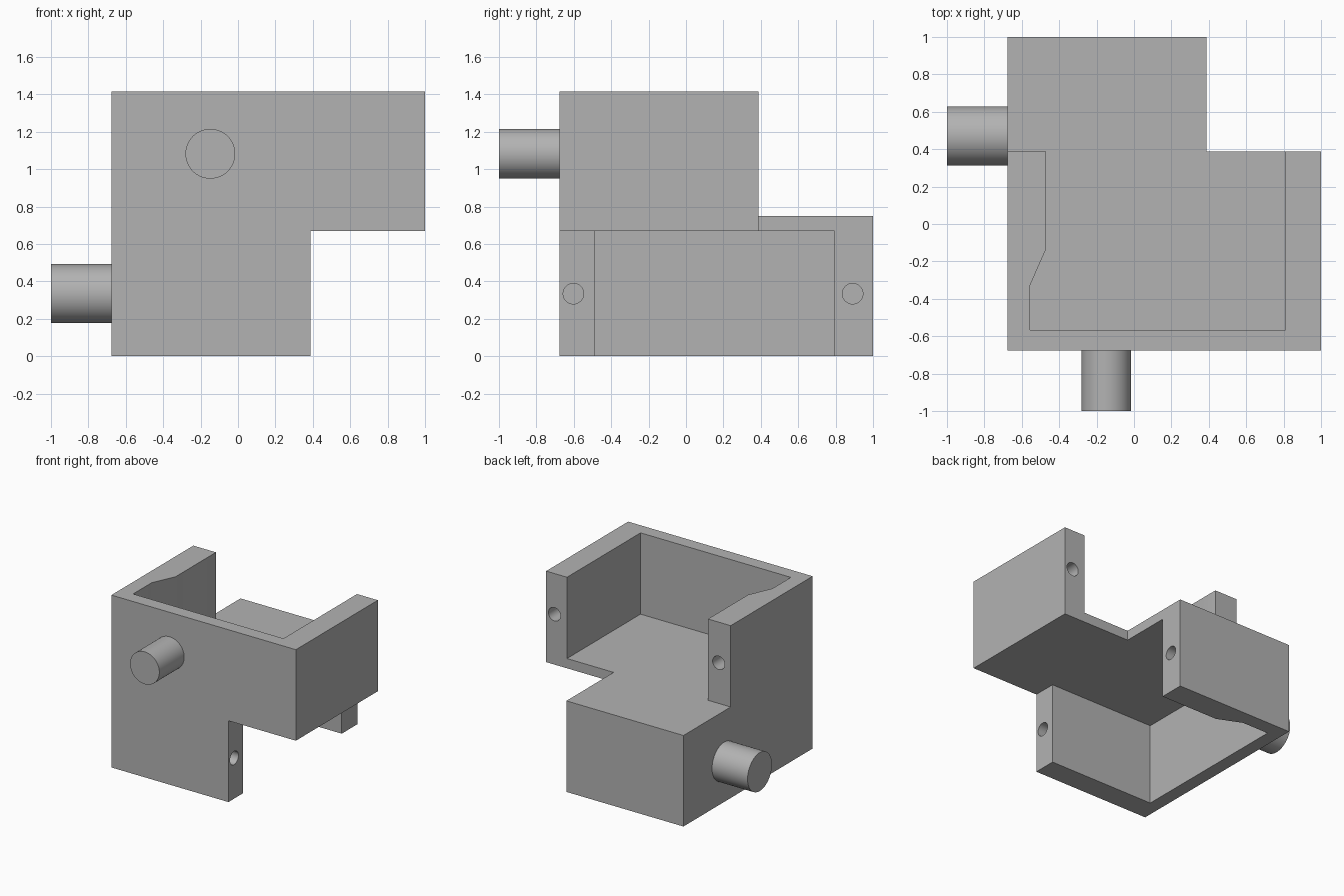
import bpy
import bmesh
from mathutils import Matrix, Vector

cube = bpy.data.objects.get("Cube")
if cube:
    bpy.data.objects.remove(cube, do_unlink=True)

# Shared dimensions
HEIGHT = 1.416
FLOOR_LOW, FLOOR_TOP = 0.668, 0.748
NEAR, OPEN = -0.677, 0.387    # closed corner and open end of each tray
PIN_Z, HOLE_R, HOLE_DEPTH = 1.082, 0.055, 0.4

# Mirrored placement that turns the upper tray into the lower one
UPPER = Matrix.Identity(4)
LOWER = Matrix(((0, 1, 0, 0), (-1, 0, 0, 0.323), (0, 0, -1, HEIGHT), (0, 0, 0, 1)))

grey = bpy.data.materials.new("plain_grey")
grey.use_nodes = True
COLOUR = (0.45, 0.45, 0.45, 1)
grey.diffuse_color = COLOUR
grey.node_tree.nodes["Principled BSDF"].inputs["Base Color"].default_value = COLOUR


def make_object(name, bm, place, helper=False):
    bmesh.ops.transform(bm, matrix=place, verts=bm.verts)
    bmesh.ops.recalc_face_normals(bm, faces=bm.faces)
    mesh = bpy.data.meshes.new(name)
    bm.to_mesh(mesh)
    bm.free()
    mesh.materials.append(grey)
    obj = bpy.data.objects.new(name, mesh)
    bpy.context.collection.objects.link(obj)
    obj.hide_render = helper
    return obj


def prism(name, outline, z0, z1, place, helper=False):
    bm = bmesh.new()
    face = bm.faces.new([bm.verts.new((x, y, z0)) for x, y in outline])
    result = bmesh.ops.extrude_face_region(bm, geom=[face])
    top = [v for v in result["geom"] if isinstance(v, bmesh.types.BMVert)]
    bmesh.ops.translate(bm, vec=(0, 0, z1 - z0), verts=top)
    return make_object(name, bm, place, helper)


def rod(name, x, y0, y1, radius, place, helper=False, sides=64):
    bm = bmesh.new()
    bmesh.ops.create_cone(bm, cap_ends=True, segments=sides, radius1=radius,
                          radius2=radius, depth=abs(y1 - y0))
    turn = Matrix.Rotation(1.5707963, 4, "X")
    shift = Matrix.Translation(Vector((x, (y0 + y1) / 2, PIN_Z)))
    return make_object(name, bm, place @ shift @ turn, helper)


def combine(target, other, operation):
    mod = target.modifiers.new(operation.title(), "BOOLEAN")
    mod.operation = operation
    mod.solver = "EXACT"
    mod.object = other
    bpy.context.view_layer.objects.active = target
    bpy.ops.object.modifier_apply(modifier=mod.name)
    bpy.data.objects.remove(other, do_unlink=True)


def smooth(obj):
    bpy.ops.object.select_all(action="DESELECT")
    obj.select_set(True)
    bpy.context.view_layer.objects.active = obj
    bpy.ops.object.shade_smooth_by_angle(angle=0.6)


# Two crossed blocks that share the middle floor
block = [(NEAR, NEAR), (1, NEAR), (1, OPEN), (NEAR, OPEN)]
body = prism("housing", block, FLOOR_LOW, HEIGHT, UPPER)
combine(body, prism("lower_block", block, FLOOR_LOW, HEIGHT, LOWER), "UNION")

# Pocket open at one side, with one wall thinning towards the closed corner
past = OPEN + 0.1
pocket = [(-0.471, past), (-0.471, -0.136), (-0.556, -0.328),
          (-0.556, -0.568), (0.811, -0.568), (0.811, past)]
for place in (UPPER, LOWER):
    combine(body, prism("pocket_cutter", pocket, FLOOR_TOP, HEIGHT + 0.1, place, True),
            "DIFFERENCE")
    # Screw holes in the two wall ends
    for x in (-0.568, 0.925):
        combine(body, rod("hole_cutter", x, OPEN - HOLE_DEPTH, past, HOLE_R,
                          place, True, 32), "DIFFERENCE")

# Merge leftover coplanar pieces
bm = bmesh.new()
bm.from_mesh(body.data)
bmesh.ops.remove_doubles(bm, verts=bm.verts, dist=0.0002)
bmesh.ops.dissolve_limit(bm, angle_limit=0.01, verts=bm.verts, edges=bm.edges)
bm.to_mesh(body.data)
bm.free()
smooth(body)

# Round pins on the closed walls
for name, radius, place in (("front_pin", 0.133, UPPER), ("side_pin", 0.158, LOWER)):
    smooth(rod(name, -0.148, -1, NEAR + 0.02, radius, place))
